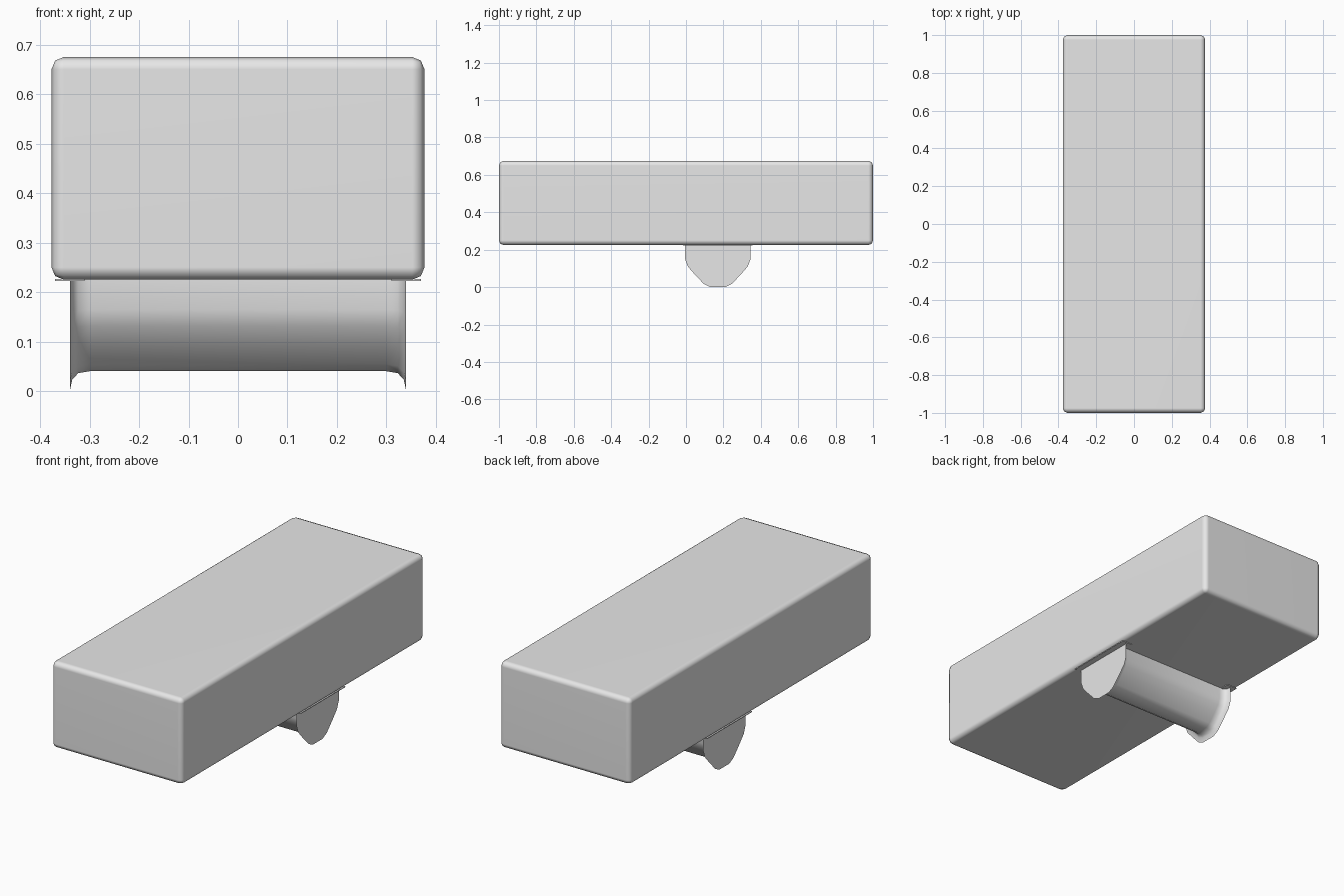
import bpy
import bmesh
import math

default_cube = bpy.data.objects.get("Cube")
if default_cube:
    bpy.data.objects.remove(default_cube, do_unlink=True)

grey = bpy.data.materials.new("light_grey")
grey.use_nodes = True
grey.diffuse_color = (0.8, 0.8, 0.8, 1)
grey.node_tree.nodes["Principled BSDF"].inputs["Base Color"].default_value = (0.8, 0.8, 0.8, 1)


def add_object(name, bm, smooth_angle):
    bmesh.ops.recalc_face_normals(bm, faces=bm.faces)
    mesh = bpy.data.meshes.new(name)
    bm.to_mesh(mesh)
    bm.free()
    mesh.materials.append(grey)
    obj = bpy.data.objects.new(name, mesh)
    bpy.context.collection.objects.link(obj)
    bpy.ops.object.select_all(action="DESELECT")
    bpy.context.view_layer.objects.active = obj
    obj.select_set(True)
    bpy.ops.object.shade_smooth_by_angle(angle=math.radians(smooth_angle))
    return obj


def box(name, size, centre, bevel=0):
    bm = bmesh.new()
    bmesh.ops.create_cube(bm, size=1)
    bmesh.ops.scale(bm, vec=size, verts=bm.verts)
    bmesh.ops.translate(bm, vec=centre, verts=bm.verts)
    if bevel:
        bmesh.ops.bevel(bm, geom=bm.edges[:], offset=bevel, segments=2,
                        profile=0.5, affect="EDGES")
    obj = add_object(name, bm, 60 if bevel else 30)
    if bevel:
        obj.modifiers.new("flat_face_normals", "WEIGHTED_NORMAL").keep_sharp = True
    return obj


# Long rounded block
box("body_block", (0.754, 2, 0.45), (0, 0, 0.45), 0.025)

# Rounded foot: half profile around its centre line, mirrored in y
MID_Y, TOP_Z = 0.17, 0.235
half = [(0.175, 0.235), (0.175, 0.15), (0.160, 0.11), (0.125, 0.07),
        (0.075, 0.017), (0.04, 0.0)]
profile = half + [(-y, z) for y, z in reversed(half)]

# Stations along x: position and inset, flaring out to flat ends
flare = [(0.30, 0.04), (0.323, 0.036), (0.335, 0.023), (0.34, 0.0)]
stations = [(-x, inset) for x, inset in reversed(flare)] + flare

bm = bmesh.new()
rings = []
for x, inset in stations:
    sy = 1 - inset / 0.175
    sz = 1 - inset / TOP_Z
    rings.append([bm.verts.new((x, MID_Y + y * sy, TOP_Z + (z - TOP_Z) * sz))
                  for y, z in profile])
count = len(profile)
for a, b in zip(rings, rings[1:]):
    for i in range(count):
        j = (i + 1) % count
        bm.faces.new((a[i], a[j], b[j], b[i]))
bm.faces.new(rings[0])
bm.faces.new(rings[-1])
add_object("foot", bm, 50)

# Thin lips where the foot ends meet the block
for side, name in ((-1, "right_lip"), (1, "left_lip")):
    box(name, (0.06, 0.37, 0.004), (side * 0.34, MID_Y, 0.224))
